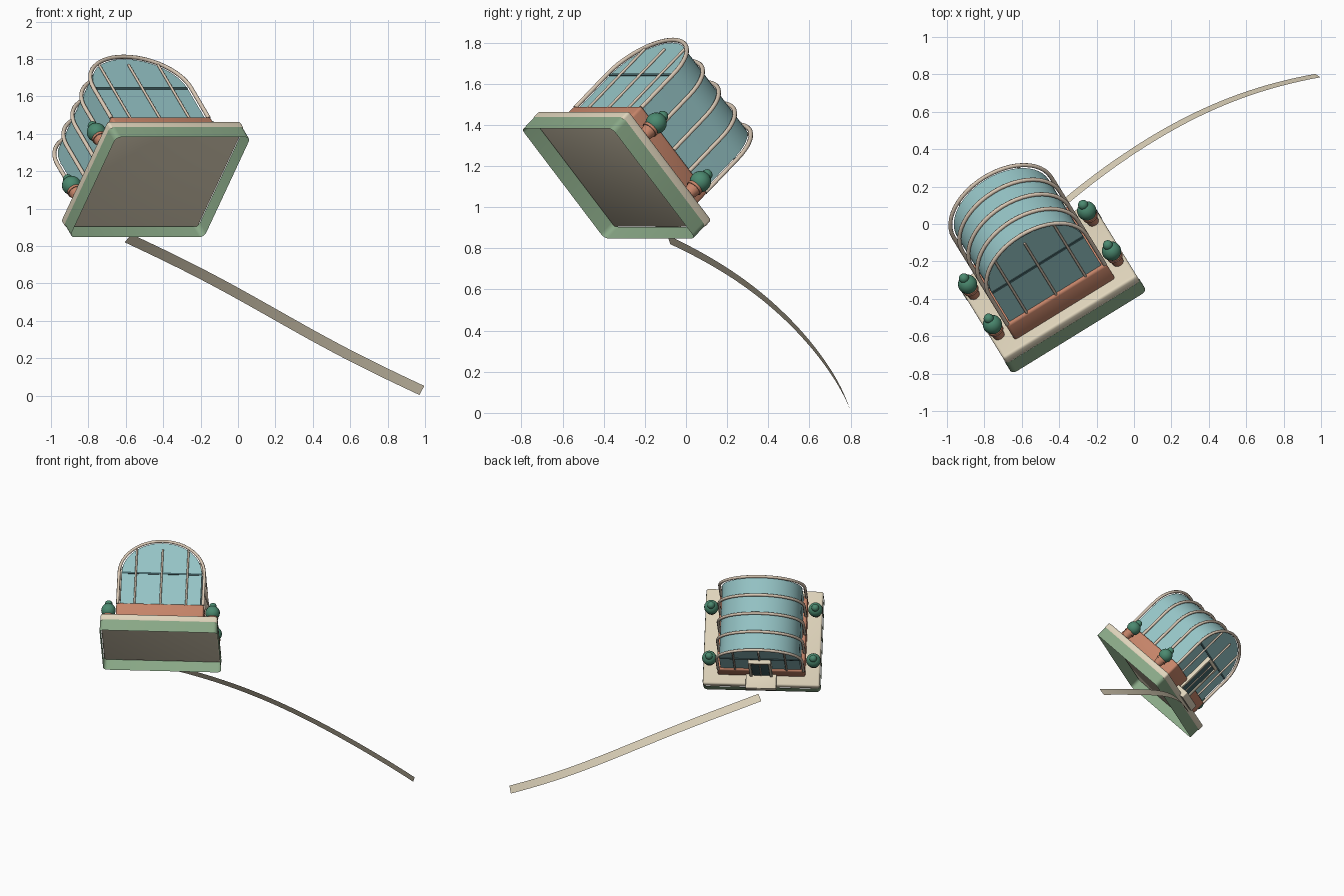
import bpy, bmesh, math
from mathutils import Matrix, Vector

if "Cube" in bpy.data.objects:
    bpy.data.objects.remove(bpy.data.objects["Cube"])

# Tilted local frame: X across, Y towards the door, Z up from the platform
Xa = Vector((0.851, 0.524, 0)).normalized()
Ya = Vector((-0.352, 0.563, -0.746)).normalized()
Za = Xa.cross(Ya).normalized()
Ya = Za.cross(Xa)
M = Matrix.Translation((-0.416, -0.378, 1.115)) @ Matrix((Xa, Ya, Za)).transposed().to_4x4()


def mat(name, rgb):
    m = bpy.data.materials.new(name)
    m.diffuse_color = (*rgb, 1)
    m.use_nodes = True
    m.node_tree.nodes["Principled BSDF"].inputs["Base Color"].default_value = m.diffuse_color
    return m


CREAM = mat("cream", (0.74, 0.66, 0.50))
GREEN = mat("sage", (0.25, 0.39, 0.24))
CLAY = mat("clay", (0.56, 0.23, 0.14))
GLASS = mat("glass", (0.30, 0.55, 0.56))
DARK = mat("dark_frame", (0.06, 0.13, 0.14))
FRAME = mat("frame", (0.70, 0.58, 0.46))
LEAF = mat("leaf", (0.07, 0.25, 0.16))


def finish(name, bm, m, place=M, smooth=True):
    bmesh.ops.recalc_face_normals(bm, faces=bm.faces)
    me = bpy.data.meshes.new(name)
    bm.to_mesh(me)
    bm.free()
    ob = bpy.data.objects.new(name, me)
    bpy.context.collection.objects.link(ob)
    me.materials.append(m)
    ob.matrix_world = place
    if smooth:
        bpy.ops.object.select_all(action='DESELECT')
        ob.select_set(True)
        bpy.context.view_layer.objects.active = ob
        bpy.ops.object.shade_smooth_by_angle(angle=math.radians(35))
    return ob


def box(name, lo, hi, m, bevel=0.0):
    bm = bmesh.new()
    lo, hi = Vector(lo), Vector(hi)
    s = hi - lo
    bmesh.ops.create_cube(bm, size=1, matrix=Matrix.Translation((lo + hi) / 2) @ Matrix.Diagonal((*s, 1)))
    if bevel:
        bmesh.ops.bevel(bm, geom=bm.edges[:], offset=bevel, segments=3, profile=0.5, affect='EDGES')
    return finish(name, bm, m)


def tube(name, pts, r, m):
    cu = bpy.data.curves.new(name, 'CURVE')
    cu.dimensions = '3D'
    cu.bevel_depth = r
    cu.bevel_resolution = 2
    cu.use_fill_caps = True
    sp = cu.splines.new('POLY')
    sp.points.add(len(pts) - 1)
    for p, co in zip(sp.points, pts):
        p.co = (*co, 1)
    ob = bpy.data.objects.new(name, cu)
    bpy.context.collection.objects.link(ob)
    cu.materials.append(m)
    ob.matrix_world = M


BASE, EAVE, RISE = 0.245, 0.49, 0.25


def arch(y, half, rise, n=24):
    pts = [(half, y, BASE)]
    pts += [(half * math.cos(math.pi * i / n), y, EAVE + rise * math.sin(math.pi * i / n)) for i in range(n + 1)]
    return pts + [(-half, y, BASE)]


# Open-bottomed green skirt under the platform
bm = bmesh.new()
bmesh.ops.create_cube(bm, size=1, matrix=Matrix.Translation((0, 0, 0.042)) @ Matrix.Diagonal((0.845, 0.715, 0.084, 1)))
upright = [e for e in bm.edges if abs(e.verts[0].co.z - e.verts[1].co.z) > 0.05]
bmesh.ops.bevel(bm, geom=upright, offset=0.03, segments=4, profile=0.5, affect='EDGES')
bmesh.ops.delete(bm, geom=[f for f in bm.faces if abs(f.normal.z) > 0.9], context='FACES')
finish("green_skirt", bm, GREEN)

# Platform, clay plinth and door step
box("platform", (-0.42, -0.357, 0.075), (0.42, 0.357, 0.132), CREAM, 0.015)
box("plinth", (-0.315, -0.285, 0.12), (0.315, 0.285, 0.25), CLAY, 0.015)
box("door_step", (-0.11, 0.27, 0.11), (0.11, 0.39, 0.165), CREAM, 0.006)

# Glass barrel house
bm = bmesh.new()
face = bm.faces.new([bm.verts.new(p) for p in arch(-0.268, 0.288, RISE - 0.012)])
ext = bmesh.ops.extrude_face_region(bm, geom=[face])
bmesh.ops.translate(bm, vec=(0, 0.536, 0), verts=[v for v in ext['geom'] if isinstance(v, bmesh.types.BMVert)])
finish("glass_house", bm, GLASS)

# Arched ribs
for i in range(5):
    tube(f"rib_{i + 1}", arch(-0.275 + 0.1375 * i, 0.306, RISE), 0.011, FRAME)

# Gable mullions and eave bars on both ends
for end, s in (("rear", -1), ("front", 1)):
    for i in (-1, 0, 1):
        low = 0.48 if (s > 0 and i == 0) else BASE
        tube(f"{end}_mullion_{i + 2}", [(0.185 * i, s * 0.274, low), (0.185 * i, s * 0.274, 0.675)], 0.007, FRAME)
    y0, y1 = sorted((s * 0.262, s * 0.273))
    box(f"{end}_eave_bar", (-0.285, y0, EAVE - 0.007), (0.285, y1, EAVE + 0.007), DARK)

# Door with frame
box("door", (-0.065, 0.262, 0.16), (0.065, 0.293, 0.46), DARK, 0.003)
for s in (-1, 1):
    box("door_jamb", (s * 0.072 - 0.01, 0.262, 0.15), (s * 0.072 + 0.01, 0.302, 0.475), CREAM, 0.003)
box("door_lintel", (-0.082, 0.262, 0.455), (0.082, 0.302, 0.48), CREAM, 0.003)
tube("door_bar", [(0, 0.293, 0.16), (0, 0.293, 0.46)], 0.005, FRAME)

# Four potted shrubs
for sx in (-1, 1):
    for sy in (-1, 1):
        at = M @ Matrix.Translation((sx * 0.374, sy * 0.19, 0.13))
        bm = bmesh.new()
        bmesh.ops.create_cone(bm, cap_ends=True, segments=20, radius1=0.029, radius2=0.038, depth=0.05,
                              matrix=Matrix.Translation((0, 0, 0.025)))
        bmesh.ops.create_cone(bm, cap_ends=True, segments=20, radius1=0.042, radius2=0.042, depth=0.014,
                              matrix=Matrix.Translation((0, 0, 0.052)))
        finish("pot", bm, CLAY, at)
        bm = bmesh.new()
        for z, r in ((0.097, 0.052), (0.147, 0.027)):
            bmesh.ops.create_uvsphere(bm, u_segments=20, v_segments=12, radius=r, matrix=Matrix.Translation((0, 0, z)))
        finish("shrub", bm, LEAF, at)

# Curved footpath lying on a large imaginary ball
C, R, N = Vector((0.99, -2.657, -1.28)), 3.69, 40


def path_point(t):
    x = -0.588 + 1.571 * t
    z = 0.842 - 0.814 * t + 0.012 * math.sin(2 * math.pi * t)
    return Vector((x, C.y + math.sqrt(R * R - (x - C.x) ** 2 - (z - C.z) ** 2), z))


bm = bmesh.new()
prev = None
for i in range(N + 1):
    t = i / N
    p = path_point(t)
    side = (p - C).cross(path_point(t + 0.01) - path_point(t - 0.01)).normalized() * 0.029
    row = [bm.verts.new(p + side), bm.verts.new(p - side)]
    if prev:
        bm.faces.new((prev[0], row[0], row[1], prev[1]))
    prev = row
finish("footpath", bm, CREAM, Matrix.Identity(4))
